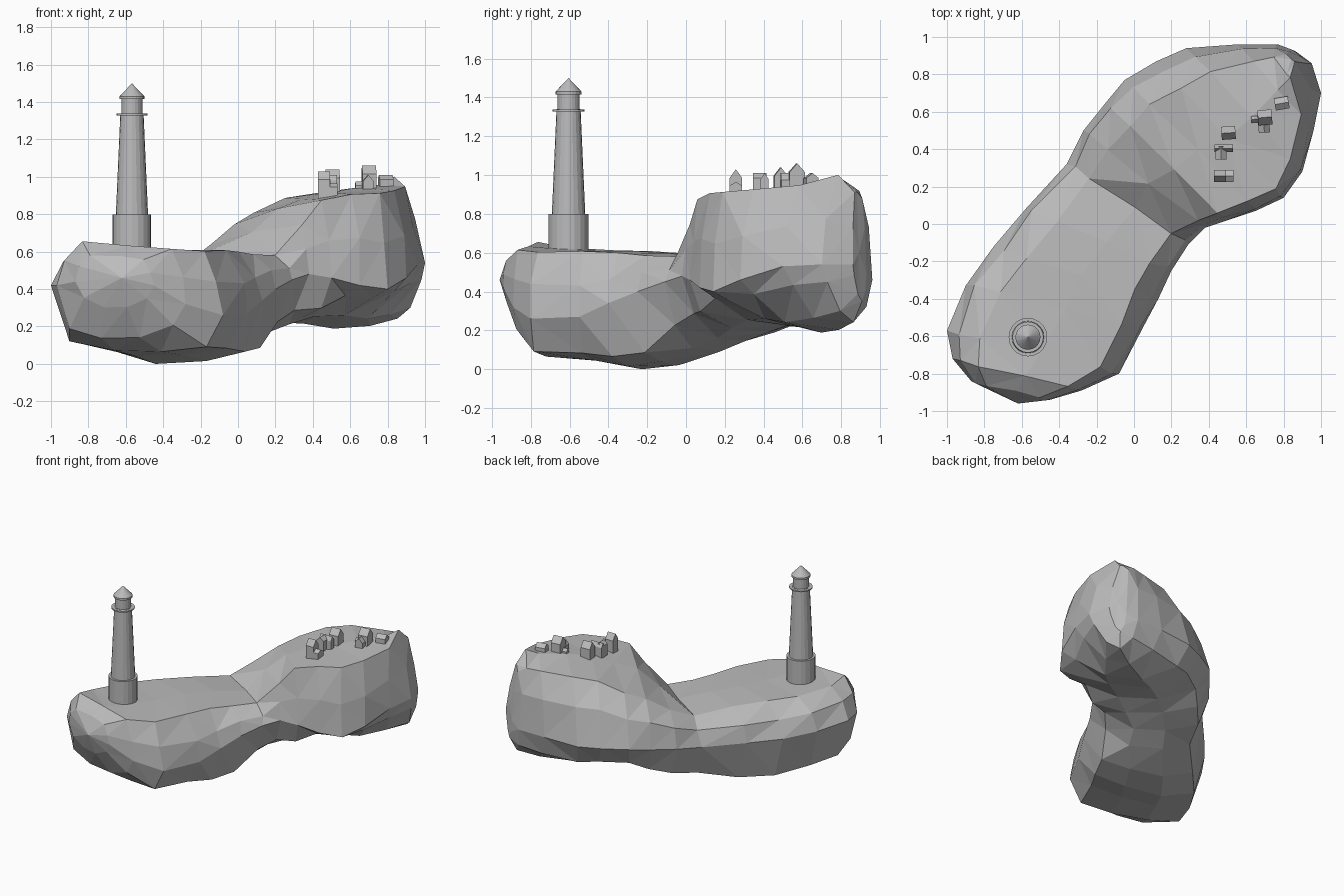
import bpy, bmesh, math, random
from mathutils import Vector, Matrix

random.seed(4)
stone = bpy.data.materials.new("stone grey")
stone.diffuse_color = (0.5, 0.5, 0.5, 1)


def finish(name, bm):
    bmesh.ops.recalc_face_normals(bm, faces=bm.faces[:])
    me = bpy.data.meshes.new(name)
    bm.to_mesh(me)
    bm.free()
    me.materials.append(stone)
    ob = bpy.data.objects.new(name, me)
    bpy.context.collection.objects.link(ob)
    return ob


def clamp(v, lo, hi):
    return max(lo, min(hi, v))


# Rocky island: faceted loft from the low south-west lobe to the high north-east one
# each row: left xy, right xy, top z left/right, widest z left/right, bottom z, right top inset
sections = [
    (-0.87, -0.84, -0.45, -0.94, 0.58, 0.56, 0.44, 0.42, 0.30, 0.12),
    (-0.97, -0.72, -0.28, -0.89, 0.65, 0.61, 0.42, 0.32, 0.14, 0.12),
    (-1.00, -0.57, -0.08, -0.80, 0.63, 0.61, 0.42, 0.26, 0.065, 0.11),
    (-0.90, -0.33, 0.05, -0.55, 0.61, 0.61, 0.40, 0.27, 0.045, 0.12),
    (-0.75, -0.12, 0.13, -0.40, 0.60, 0.60, 0.38, 0.34, 0.01, 0.14),
    (-0.58, 0.08, 0.20, -0.25, 0.59, 0.59, 0.38, 0.40, 0.025, 0.15),
    (-0.36, 0.32, 0.29, -0.11, 0.57, 0.58, 0.38, 0.45, 0.09, 0.13),
    (-0.27, 0.50, 0.38, -0.02, 0.65, 0.75, 0.41, 0.48, 0.15, 0.07),
    (-0.15, 0.65, 0.50, 0.02, 0.74, 0.87, 0.43, 0.46, 0.20, 0.07),
    (-0.05, 0.77, 0.65, 0.07, 0.81, 0.91, 0.45, 0.42, 0.22, 0.07),
    (0.12, 0.87, 0.80, 0.14, 0.89, 0.91, 0.45, 0.40, 0.215, 0.08),
    (0.28, 0.94, 0.90, 0.28, 0.91, 0.92, 0.45, 0.46, 0.19, 0.10),
    (0.55, 0.96, 0.96, 0.50, 0.92, 0.95, 0.46, 0.53, 0.20, 0.18),
    (0.77, 0.96, 1.00, 0.70, 0.92, 1.00, 0.46, 0.54, 0.24, 0.36),
    (0.85, 0.93, 0.95, 0.86, 0.88, 0.91, 0.50, 0.54, 0.35, 0.30),
]
bm = bmesh.new()
rings = []
for k, (lx, ly, rx, ry, zl, zr, ml, mr, zb, e) in enumerate(sections):
    low_l = 0.82 if 1 <= k <= 8 else 0.62                    # how full the lower left side is
    low_r = 0.85 if 2 <= k <= 5 else 0.3 if k >= 9 else 0.6  # and the lower right side
    cut = 0.2 if k >= 9 else 0.04
    profile = [(0, ml), (0.055, ml + (zl - ml) * 0.6), (0.2, zl),
               (0.55, (zl + zr) / 2 + (0.02 if k >= 8 else 0.005)), (1 - e, zr),
               (1 - e * 0.25, mr + (zr - mr) * 0.5),
               (1, mr), (0.9, mr + (zb - mr) * low_r), (0.65, zb + (mr - zb) * cut),
               (0.36, zb), (0.1, ml + (zb - ml) * low_l)]
    size = 0.03 * min(1, math.hypot(rx - lx, ry - ly))
    ring = []
    for u, z in profile:
        j = [random.uniform(-size, size) / 2 if 0 < u < 1 else 0 for _ in range(3)]
        lean = max(0, z - 0.6) / 0.3 if k >= len(sections) - 2 else 0
        ring.append(bm.verts.new((clamp(lx + (rx - lx) * u + j[0], -1, 1) - 0.06 * lean,
                                  clamp(ly + (ry - ly) * u + j[1], -0.96, 0.96) - 0.01 * lean,
                                  max(0, z + j[2] * 0.6))))
    rings.append(ring)
for a, b in zip(rings, rings[1:]):
    n = len(a)
    for i in range(n):
        bm.faces.new((a[i], a[(i + 1) % n], b[(i + 1) % n], b[i]))
# blunt rounded ends
for ring, tip in ((rings[0], (-0.62, -0.96, 0.46)), (rings[-1], (0.90, 0.89, 0.60))):
    t = bm.verts.new(tip)
    for i in range(len(ring)):
        bm.faces.new((ring[i], ring[(i + 1) % len(ring)], t))
bmesh.ops.triangulate(bm, faces=bm.faces[:], quad_method='BEAUTY')
min(bm.verts, key=lambda v: v.co.z).co.z = 0
finish("island_rock", bm)


# Lighthouse: stacked tapered cylinders
def tapered(name, r1, r2, z1, z2, sides=20):
    bm = bmesh.new()
    bmesh.ops.create_cone(bm, cap_ends=True, segments=sides, radius1=r1, radius2=r2,
                          depth=z2 - z1,
                          matrix=Matrix.Translation((-0.567, -0.605, (z1 + z2) / 2)))
    finish(name, bm)


tapered("lighthouse_base", 0.103, 0.103, 0.56, 0.80)
tapered("lighthouse_tower", 0.086, 0.062, 0.80, 1.34)
tapered("lighthouse_gallery", 0.083, 0.083, 1.328, 1.338)
tapered("lighthouse_lantern", 0.057, 0.057, 1.338, 1.42)
tapered("lighthouse_roof_rim", 0.067, 0.067, 1.415, 1.43)
tapered("lighthouse_roof", 0.067, 0.0, 1.43, 1.50)


# Houses: extruded gable profile, ridge along local x
def house(name, x, y, w, d, eave, ridge, turn=0):
    bm = bmesh.new()
    prof = [(-d / 2, 0.87), (d / 2, 0.87), (d / 2, eave), (0, ridge), (-d / 2, eave)]
    ends = [[bm.verts.new((s * w / 2, py, pz)) for py, pz in prof] for s in (-1, 1)]
    for end in ends:
        bm.faces.new(end)
    for i in range(5):
        k = (i + 1) % 5
        bm.faces.new((ends[0][i], ends[0][k], ends[1][k], ends[1][i]))
    bm.transform(Matrix.Translation((x, y, 0)) @ Matrix.Rotation(math.radians(turn), 4, 'Z'))
    finish(name, bm)


house("house_front", 0.46, 0.257, 0.065, 0.065, 0.985, 1.03)
house("house_front_annex", 0.51, 0.257, 0.045, 0.065, 0.945, 0.965)
house("house_middle", 0.48, 0.405, 0.10, 0.04, 0.98, 1.01)
house("house_middle_annex", 0.465, 0.38, 0.07, 0.06, 0.985, 1.01, 90)
house("house_back", 0.505, 0.487, 0.075, 0.07, 0.995, 1.04, 4)
house("house_tall", 0.70, 0.57, 0.075, 0.08, 1.015, 1.06, 5)
house("house_tall_porch", 0.645, 0.56, 0.035, 0.035, 0.955, 0.975, 5)
house("house_tall_annex", 0.695, 0.518, 0.06, 0.06, 0.975, 1.01, 95)
house("house_end", 0.79, 0.645, 0.075, 0.065, 0.985, 1.01, 10)
